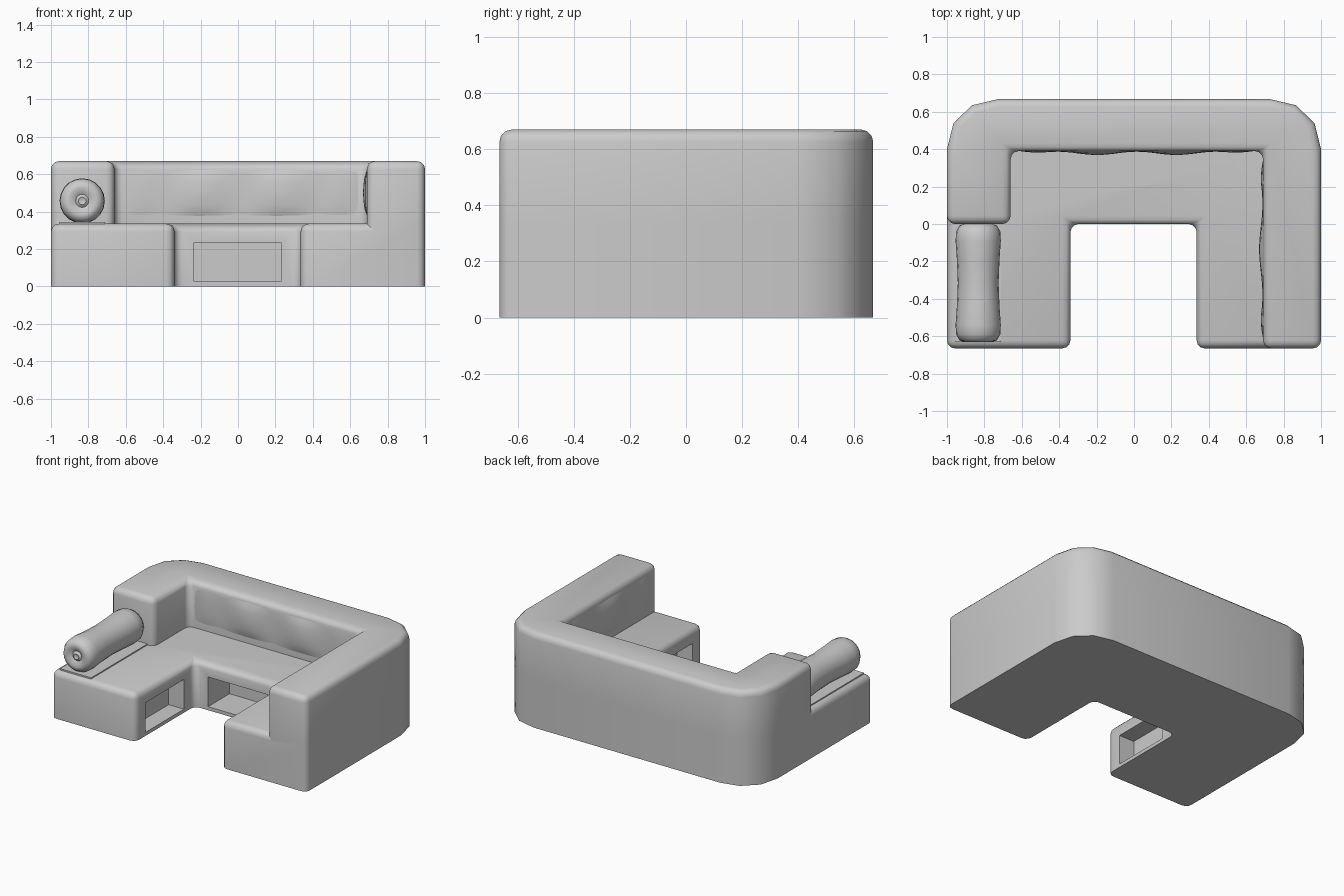
import bpy, bmesh
from math import sin, cos, pi, radians
from mathutils import Vector

if "Cube" in bpy.data.objects:
    bpy.data.objects.remove(bpy.data.objects["Cube"])

SEAT_Z, TOP_Z = 0.335, 0.67


def finish(name, bm, angle=40):
    bmesh.ops.recalc_face_normals(bm, faces=bm.faces[:])
    me = bpy.data.meshes.new(name)
    bm.to_mesh(me)
    bm.free()
    ob = bpy.data.objects.new(name, me)
    bpy.context.collection.objects.link(ob)
    bpy.ops.object.select_all(action='DESELECT')
    ob.select_set(True)
    bpy.context.view_layer.objects.active = ob
    if angle:
        bpy.ops.object.shade_smooth_by_angle(angle=radians(angle))
    return ob


def box(name, lo, hi):
    bm = bmesh.new()
    bmesh.ops.create_cube(bm, size=1)
    for v in bm.verts:
        v.co = [(a + b) / 2 + c * (b - a) for a, b, c in zip(lo, hi, v.co)]
    return finish(name, bm, 0)


def raise_faces(bm, faces, h):
    res = bmesh.ops.extrude_face_region(bm, geom=faces)['geom']
    verts = [g for g in res if isinstance(g, bmesh.types.BMVert)]
    bmesh.ops.translate(bm, verts=verts, vec=(0, 0, h))
    return [g for g in res if isinstance(g, bmesh.types.BMFace)]


# Sofa body: seat plan and back plan share edges, back is raised higher
corner = [(1, 0.40), (0.965, 0.54), (0.865, 0.635), (0.73, 0.667)]
outer = corner + [(-x, y) for x, y in reversed(corner)]
F, P, Q, R, S = (0.69, -0.665), (-1, 0), (-0.66, 0), (-0.66, 0.39), (0.69, 0.39)
seat_plan = [(-1, -0.665), (-0.34, -0.665), (-0.34, 0), (0.335, 0),
             (0.335, -0.665), F, S, R, Q, P]
back_plan = [F, (1, -0.665)] + outer + [P, Q, R, S]
bm = bmesh.new()
vert = {p: bm.verts.new((*p, 0)) for p in dict.fromkeys(seat_plan + back_plan)}
plans = [bm.faces.new([vert[p] for p in plan]) for plan in (seat_plan, back_plan)]
tops = raise_faces(bm, plans, SEAT_Z)
back_top = [f for f in tops if any(v.co.y > 0.6 for v in f.verts)]
raise_faces(bm, back_top, TOP_Z - SEAT_Z)
bmesh.ops.recalc_face_normals(bm, faces=bm.faces[:])
bmesh.ops.dissolve_limit(bm, angle_limit=radians(1), verts=bm.verts[:], edges=bm.edges[:])


def is_soft(e):
    a, b = (v.co for v in e.verts)
    on_floor = a.z < 0.01 and b.z < 0.01
    round_corner = abs(a.z - b.z) > 0.1 and a.y > 0.395
    return not on_floor and not round_corner and e.calc_face_angle(0) > radians(30)


bmesh.ops.bevel(bm, geom=[e for e in bm.edges if is_soft(e)], offset=0.043,
                offset_type='OFFSET', segments=3, profile=0.5, affect='EDGES')
body = finish("sofa_body", bm)

# Open storage niches under the seat
niches = [((-0.235, -0.1, 0.025), (0.23, 0.24, 0.235)),
          ((-0.46, -0.55, 0.025), (-0.25, -0.12, 0.235)),
          ((0.25, -0.55, 0.025), (0.455, -0.12, 0.235))]
for i, (lo, hi) in enumerate(niches):
    cutter = box(f"niche_cutter_{i}", lo, hi)
    cutter.hide_render = True
    mod = body.modifiers.new("niche", 'BOOLEAN')
    mod.operation, mod.object, mod.solver = 'DIFFERENCE', cutter, 'EXACT'
    bpy.context.view_layer.objects.active = body
    bpy.ops.object.modifier_apply(modifier=mod.name)
    bpy.data.objects.remove(cutter)


# Softly wavy padding on the inner faces of the back and right side
def padding(name, start, end, normal, waves, nu=40, nv=8):
    start, end, normal = Vector(start), Vector(end), Vector(normal)
    bm = bmesh.new()
    rows = []
    for j in range(nv + 1):
        v = j / nv
        row = []
        for i in range(nu + 1):
            u = i / nu
            bulge = 0.022 * sin(pi * v) ** 0.6 * (0.6 + 0.4 * cos(2 * pi * waves * u))
            bulge *= min(1, 8 * u, 8 * (1 - u))
            p = start.lerp(end, u) + normal * (bulge - 0.001)
            row.append(bm.verts.new((p.x, p.y, 0.375 + 0.25 * v)))
        rows.append(row)
    for a, b in zip(rows, rows[1:]):
        for i in range(nu):
            bm.faces.new((a[i], a[i + 1], b[i + 1], b[i]))
    ob = finish(name, bm)
    if ob.data.polygons[0].normal.dot(normal) < 0:
        ob.data.flip_normals()


padding("back_padding", (-0.62, 0.39, 0), (0.65, 0.39, 0), (0, -1, 0), 3)
padding("side_padding", (0.69, 0.35, 0), (0.69, -0.62, 0), (-1, 0, 0), 2)

# Bolster: lathed profile (radius, y) with waist and dimpled ends, on a thin pad
half = [(0.0, -0.612), (0.02, -0.622), (0.035, -0.610), (0.07, -0.632), (0.10, -0.622),
        (0.118, -0.59), (0.121, -0.54), (0.114, -0.44), (0.109, -0.315)]
profile = half + [(r, -0.63 - y) for r, y in reversed(half[:-1])]
bm = bmesh.new()
pts = [bm.verts.new((r, y, 0)) for r, y in profile]
edges = [bm.edges.new(pair) for pair in zip(pts, pts[1:])]
bmesh.ops.spin(bm, geom=pts + edges, axis=(0, 1, 0), cent=(0, 0, 0),
               angle=2 * pi, steps=20, use_duplicate=False)
bmesh.ops.remove_doubles(bm, verts=bm.verts[:], dist=0.0005)
bolster = finish("bolster", bm, 60)
bolster.location = (-0.833, 0, 0.457)
box("bolster_pad", (-0.955, -0.63, 0.32), (-0.71, 0.0, 0.343))
